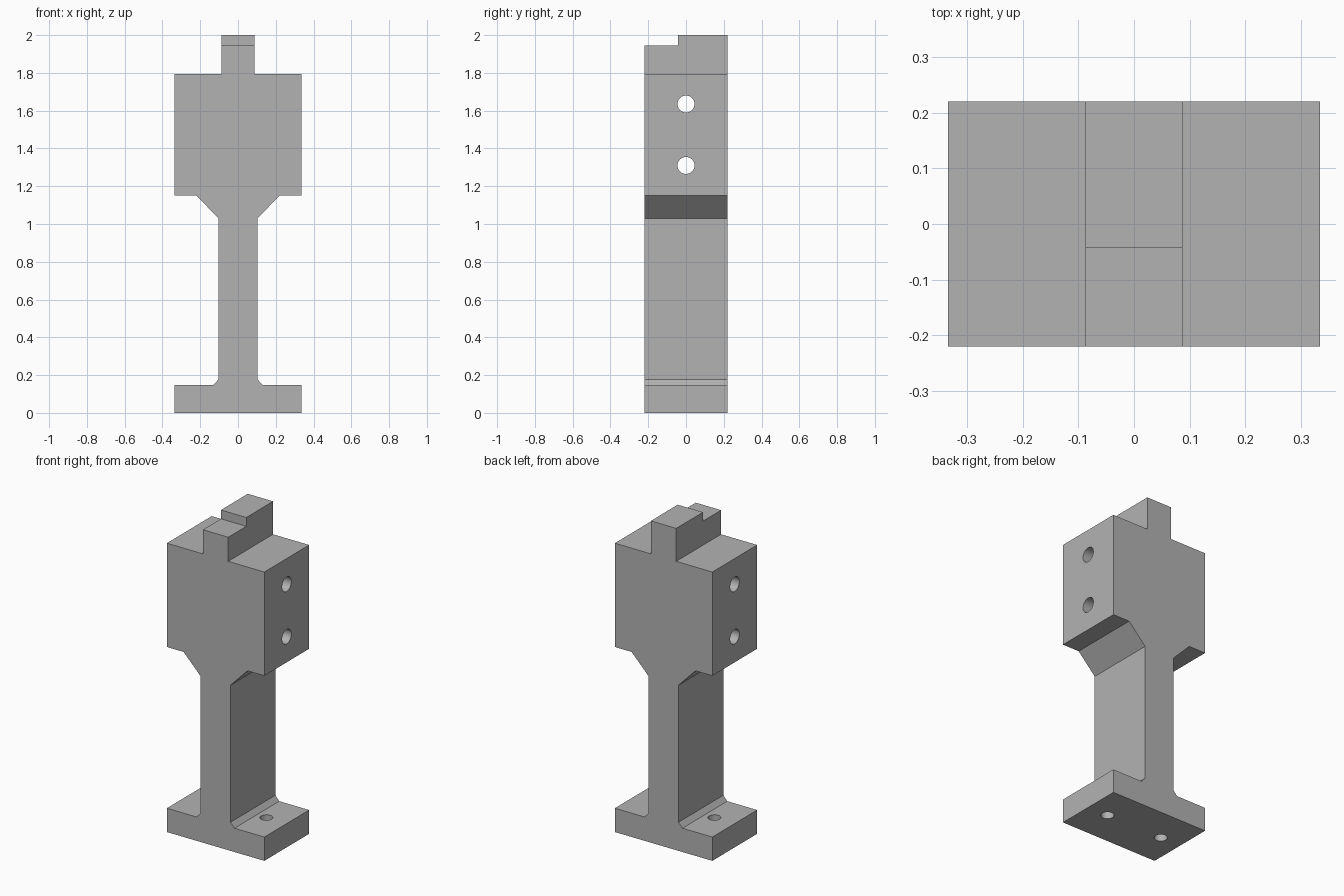
import bpy, bmesh, math

old = bpy.data.objects.get("Cube")
if old:
    bpy.data.objects.remove(old, do_unlink=True)

grey = bpy.data.materials.new("plain grey")
grey.use_nodes = True
colour = (0.45, 0.45, 0.45, 1)
grey.diffuse_color = colour
grey.node_tree.nodes["Principled BSDF"].inputs["Base Color"].default_value = colour

DEPTH = 0.22  # half depth in y

# Right half of the outline: foot, small fillet, post, flare, head, tongue
half = [(0.335, 0), (0.335, 0.148), (0.13, 0.148), (0.103, 0.178),
        (0.103, 1.03), (0.22, 1.15), (0.335, 1.15), (0.335, 1.795),
        (0.087, 1.795), (0.087, 2.0)]
outline = half + [(-x, z) for x, z in reversed(half)]

# Extrude the outline through the depth
bm = bmesh.new()
face = bm.faces.new([bm.verts.new((x, -DEPTH, z)) for x, z in outline])
extruded = bmesh.ops.extrude_face_region(bm, geom=[face])
bmesh.ops.translate(bm, vec=(0, 2 * DEPTH, 0),
                    verts=[v for v in extruded["geom"] if isinstance(v, bmesh.types.BMVert)])
bmesh.ops.recalc_face_normals(bm, faces=bm.faces)
mesh = bpy.data.meshes.new("support_column")
bm.to_mesh(mesh)
bm.free()
column = bpy.data.objects.new("support_column", mesh)
bpy.context.collection.objects.link(column)
mesh.materials.append(grey)


def cut(cutter):
    """Subtract the active cutter from the column, then discard it."""
    cutter.hide_render = True
    cutter.data.materials.append(grey)
    bpy.context.view_layer.objects.active = column
    mod = column.modifiers.new("cut", "BOOLEAN")
    mod.operation = "DIFFERENCE"
    mod.solver = "EXACT"
    mod.object = cutter
    bpy.ops.object.modifier_apply(modifier=mod.name)
    bpy.data.objects.remove(cutter, do_unlink=True)


def drill(radius, length, location, rotation=(0, 0, 0)):
    bpy.ops.mesh.primitive_cylinder_add(vertices=48, radius=radius, depth=length,
                                        location=location, rotation=rotation)
    cut(bpy.context.object)


# Step at the front of the tongue
bpy.ops.mesh.primitive_cube_add(size=1, location=(0, -0.243, 2.045))
step = bpy.context.object
step.scale = (0.4, 0.4, 0.2)
bpy.context.view_layer.update()
cut(step)

# Cross holes through the head
for z in (1.31, 1.635):
    drill(0.045, 1, (0, 0, z), (0, math.pi / 2, 0))

# Mounting holes through the foot
for x in (-0.195, 0.195):
    drill(0.037, 0.4, (x, 0, 0.08))

bpy.ops.object.select_all(action="DESELECT")
column.select_set(True)
bpy.context.view_layer.objects.active = column
bpy.ops.object.shade_smooth_by_angle(angle=math.radians(25))
